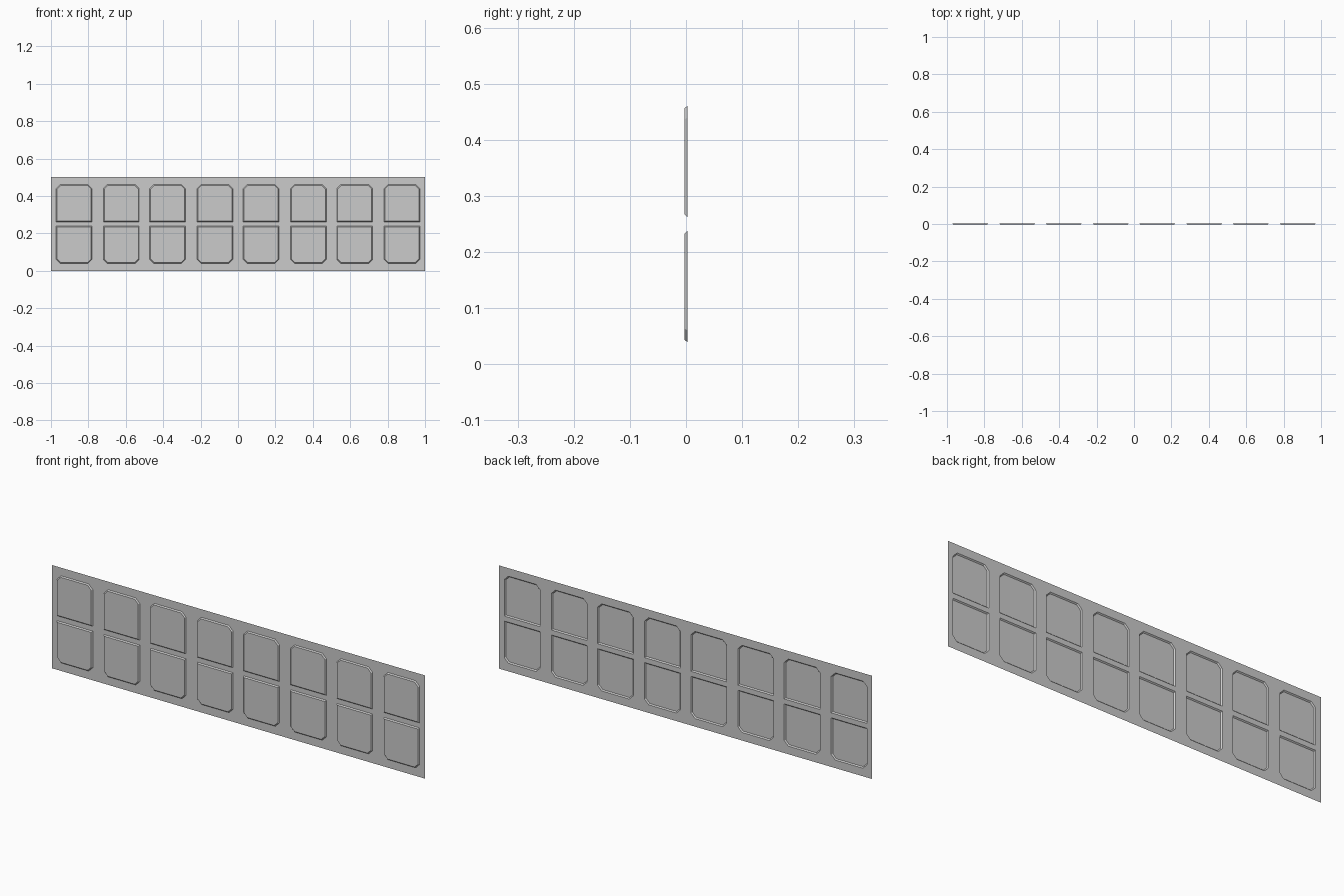
import bpy, bmesh

if "Cube" in bpy.data.objects:
    bpy.data.objects.remove(bpy.data.objects["Cube"])

DEPTH = 0.0054          # how far the pressed panels stand out
CUT = 0.022             # clipped corner size
BEVEL = 0.005           # sloped border width
Z_LOW, Z_HIGH, Z_TOP = 0.012, 0.211, 0.25
# panel edges (left, right) inside each 0.25-wide cell of the right half
PANELS = [(0.028, 0.220), (0.280, 0.472), (0.528, 0.720), (0.780, 0.972)]


def add_cell(bm, x0, x1, l, r):
    """Flat surround plus a pressed panel with two clipped top corners."""
    def v(x, z):
        return bm.verts.new((x, DEPTH / 2, z))
    a, b, c, d = v(x0, 0), v(x1, 0), v(x1, Z_TOP), v(x0, Z_TOP)
    p = [v(l, Z_LOW), v(r, Z_LOW), v(r, Z_HIGH - CUT), v(r - CUT, Z_HIGH),
         v(l + CUT, Z_HIGH), v(l, Z_HIGH - CUT)]
    for f in ([a, b, p[1], p[0]], [b, c, p[2], p[1]], [c, p[3], p[2]],
              [c, d, p[4], p[3]], [d, p[5], p[4]], [d, a, p[0], p[5]]):
        bm.faces.new(f)
    return bm.faces.new(p)


# one quarter of the sheet
bm = bmesh.new()
faces = [add_cell(bm, i * 0.25, (i + 1) * 0.25, l, r)
         for i, (l, r) in enumerate(PANELS)]
bm.normal_update()
bmesh.ops.inset_individual(bm, faces=faces, thickness=BEVEL, depth=DEPTH,
                           use_even_offset=True)
bmesh.ops.remove_doubles(bm, verts=bm.verts, dist=1e-5)
mesh = bpy.data.meshes.new("pressed_panel_sheet")
bm.to_mesh(mesh)
bm.free()

# mirrored left-right and top-bottom
sheet = bpy.data.objects.new("pressed_panel_sheet", mesh)
bpy.context.collection.objects.link(sheet)
sheet.location.z = 0.25
mirror = sheet.modifiers.new("mirror", 'MIRROR')
mirror.use_axis = (True, False, True)
mirror.merge_threshold = 1e-5
